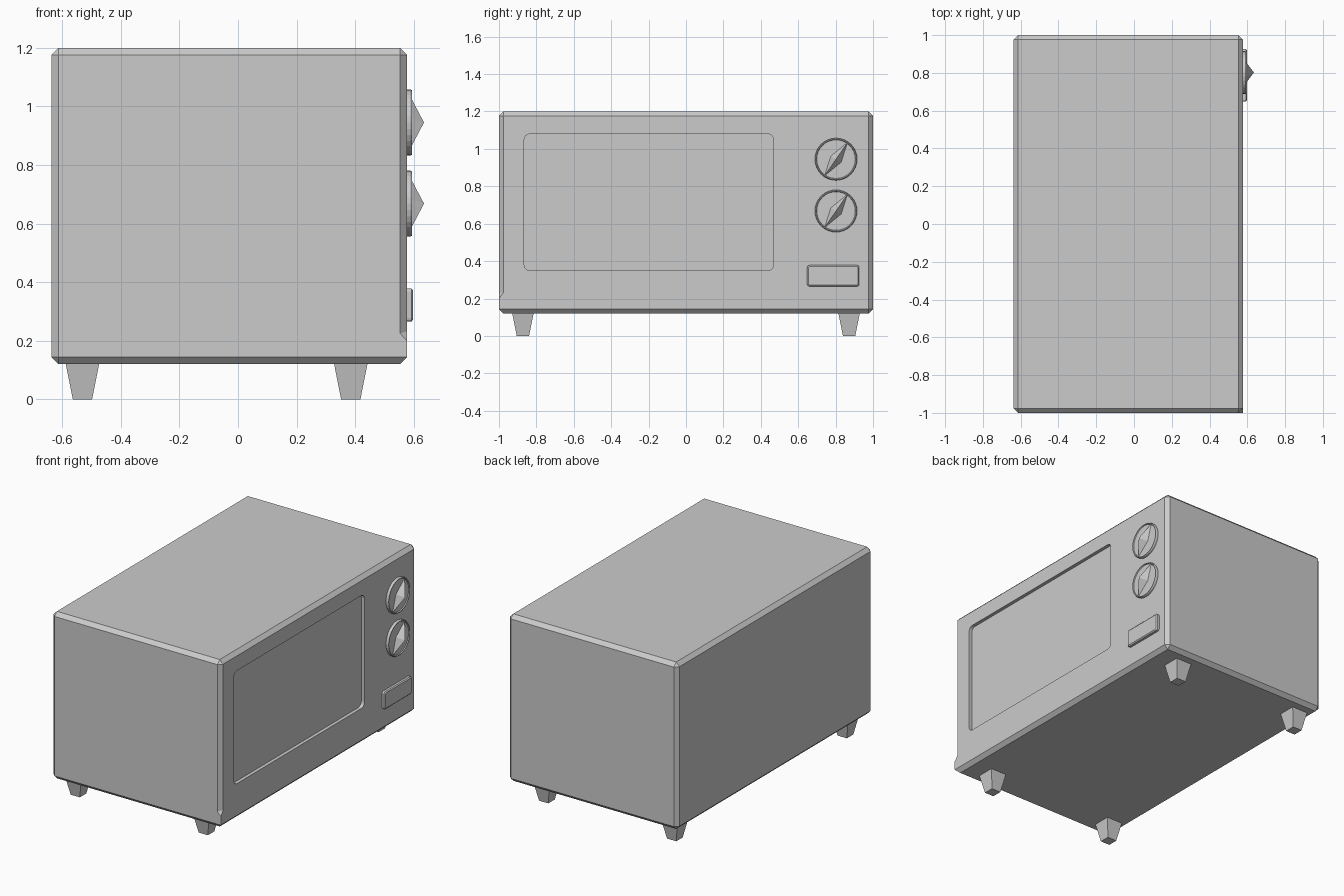
import bpy, bmesh, math
from mathutils import Vector

if "Cube" in bpy.data.objects:
    bpy.data.objects.remove(bpy.data.objects["Cube"])

FRONT = 0.577  # x of the face that carries the window and knobs


def make(name, bm):
    bmesh.ops.recalc_face_normals(bm, faces=bm.faces)
    me = bpy.data.meshes.new(name)
    bm.to_mesh(me)
    bm.free()
    ob = bpy.data.objects.new(name, me)
    bpy.context.collection.objects.link(ob)
    return ob


def hull(name, pts):
    bm = bmesh.new()
    for p in pts:
        bm.verts.new(p)
    bmesh.ops.convex_hull(bm, input=bm.verts)
    bmesh.ops.dissolve_limit(bm, angle_limit=0.01, verts=bm.verts, edges=bm.edges)
    return make(name, bm)


def rounded_rect(y0, y1, z0, z1, r, seg):
    pts = []
    corners = [(y1 - r, z1 - r), (y0 + r, z1 - r), (y0 + r, z0 + r), (y1 - r, z0 + r)]
    for k, (cy, cz) in enumerate(corners):
        for i in range(seg + 1):
            a = math.pi / 2 * (k + i / seg)
            pts.append((cy + r * math.cos(a), cz + r * math.sin(a)))
    return pts


def loft(name, rings):
    """Solid through a list of (x, yz outline) sections."""
    bm = bmesh.new()
    loops = [[bm.verts.new((x, y, z)) for y, z in o] for x, o in rings]
    n = len(loops[0])
    for a, b in zip(loops, loops[1:]):
        for i in range(n):
            j = (i + 1) % n
            bm.faces.new((a[i], a[j], b[j], b[i]))
    bm.faces.new(loops[0])
    bm.faces.new(loops[-1])
    return make(name, bm)


# chamfered oven body
bm = bmesh.new()
bmesh.ops.create_cube(bm, size=1)
for v in bm.verts:
    v.co = Vector((v.co.x * 1.214 - 0.03, v.co.y * 2, v.co.z * 1.08 + 0.66))
bmesh.ops.bevel(bm, geom=bm.edges[:], offset=0.024, segments=1, profile=0.5, affect='EDGES')
body = make("oven_body", bm)

# window recess
win = rounded_rect(-0.865, 0.468, 0.35, 1.08, 0.03, 4)
cutter = loft("window_cutter", [(FRONT - 0.022, win), (FRONT + 0.1, win)])
cutter.hide_render = True
cutter.hide_set(True)
mod = body.modifiers.new("window", 'BOOLEAN')
mod.operation = 'DIFFERENCE'
mod.solver = 'EXACT'
mod.object = cutter

# sharp corner where the front chamfer stops
c = FRONT - 0.024
hull("corner_stop", [(FRONT, -1, 0.2), (FRONT, -1, 0.144), (FRONT, -0.974, 0.235), (c, -1, 0.225),
                     (FRONT, -0.976, 0.144), (c, -1, 0.144), (c, -0.976, 0.12)])

# knobs with a ridged pointer
for label, kz in (("upper", 0.945), ("lower", 0.668)):
    ky = 0.802
    circ = lambda r: [(ky + r * math.cos(2 * math.pi * i / 32), kz + r * math.sin(2 * math.pi * i / 32))
                      for i in range(32)]
    loft(label + "_knob", [(FRONT - 0.005, circ(0.113)), (0.588, circ(0.113)), (0.594, circ(0.110)),
                           (0.594, circ(0.106)), (0.588, circ(0.103))])
    diamond = [(0.064, 0.093), (-0.029, 0.017), (-0.064, -0.093), (0.029, -0.017)]
    hull(label + "_knob_pointer", [(0.586, ky + y, kz + z) for y, z in diamond] + [(0.635, ky, kz)])

# door button
outer = rounded_rect(0.648, 0.926, 0.265, 0.378, 0.012, 3)
inner = rounded_rect(0.655, 0.919, 0.272, 0.371, 0.007, 3)
loft("door_button", [(FRONT - 0.005, outer), (0.592, outer), (0.598, inner)])

# tapered feet
for xn, fx in (("back", -0.531), ("front", 0.385)):
    for yn, fy in (("left", -0.872), ("right", 0.872)):
        hull(f"{xn}_{yn}_foot", [(fx + sx * h, fy + sy * h, z) for h, z in ((0.033, 0), (0.057, 0.121))
                                 for sx in (-1, 1) for sy in (-1, 1)])
